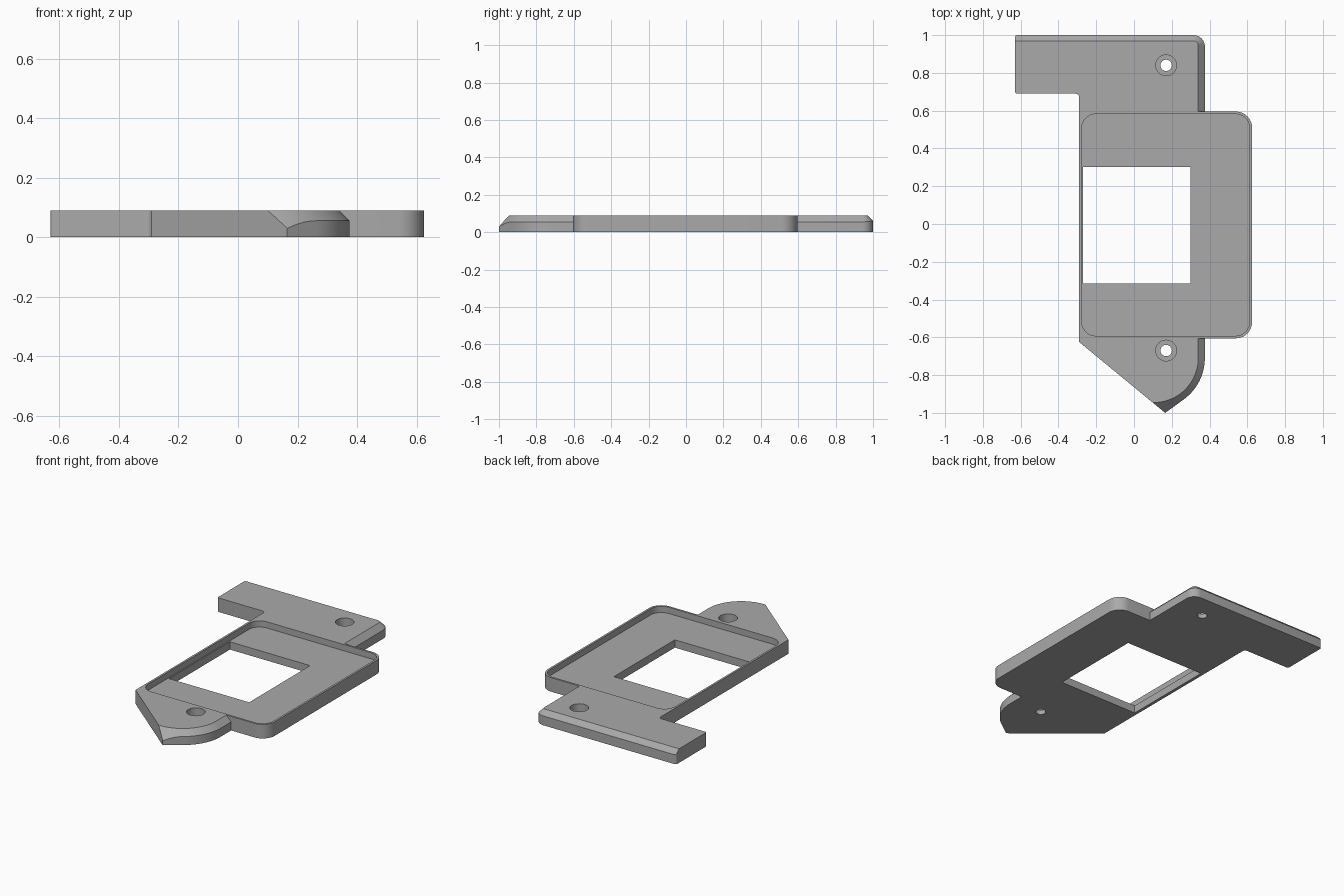
import bpy, bmesh
from math import cos, sin, radians

cube = bpy.data.objects.get("Cube")
if cube:
    bpy.data.objects.remove(cube, do_unlink=True)

HEIGHT = 0.09
FLOOR = 0.05

grey = bpy.data.materials.new("Plain grey")
grey.use_nodes = True
COLOUR = (0.4, 0.4, 0.4, 1)
grey.diffuse_color = COLOUR
grey.node_tree.nodes["Principled BSDF"].inputs["Base Color"].default_value = COLOUR


def arc(cx, cy, r, start, end, steps=12):
    angles = [radians(start + (end - start) * i / steps) for i in range(steps + 1)]
    return [(cx + r * cos(a), cy + r * sin(a)) for a in angles]


def rounded_rect(x0, x1, y0, y1, r, left_round=True):
    right = arc(x1 - r, y0 + r, r, -90, 0) + arc(x1 - r, y1 - r, r, 0, 90)
    if not left_round:
        return right + [(x0, y1), (x0, y0)]
    return right + arc(x0 + r, y1 - r, r, 90, 180) + arc(x0 + r, y0 + r, r, 180, 270)


def loft(name, bottom, top, z0, z1):
    """Closed solid between two outlines with matching points."""
    bm = bmesh.new()
    low = [bm.verts.new((x, y, z0)) for x, y in bottom]
    high = [bm.verts.new((x, y, z1)) for x, y in top]
    bm.faces.new(low[::-1])
    bm.faces.new(high)
    n = len(low)
    for i in range(n):
        j = (i + 1) % n
        bm.faces.new((low[i], low[j], high[j], high[i]))
    bmesh.ops.recalc_face_normals(bm, faces=bm.faces)
    mesh = bpy.data.meshes.new(name)
    bm.to_mesh(mesh)
    bm.free()
    mesh.materials.append(grey)
    obj = bpy.data.objects.new(name, mesh)
    bpy.context.collection.objects.link(obj)
    return obj


def prism(name, outline, z0, z1):
    return loft(name, outline, outline, z0, z1)


def combine(target, tool, operation):
    bpy.context.view_layer.objects.active = target
    mod = target.modifiers.new(operation, "BOOLEAN")
    mod.operation = operation
    mod.solver = "EXACT"
    mod.object = tool
    bpy.ops.object.modifier_apply(modifier=mod.name)
    bpy.data.objects.remove(tool, do_unlink=True)


# Mounting arms: L-shaped back arm and pointed front tab in one outline
outline = [(0.165, -1.0)]
outline += arc(0.105, -0.71, 0.27, -54, 0, 20)
outline += arc(0.315, 0.94, 0.06, 0, 90)
outline += arc(-0.618, 0.988, 0.012, 90, 180, 4)
outline += arc(-0.618, 0.702, 0.012, 180, 270, 4)
outline += arc(-0.31, 0.67, 0.02, 90, 0, 6)
outline += [(-0.29, -0.625)]
plate = prism("mounting_plate", outline, 0, HEIGHT)


# Sloping envelope that chamfers the back, right and front tab edges
def envelope(d):
    points = arc(0.105, -0.71, 0.235 + d, -90, 0, 32)
    points += arc(0.315, 0.945, 0.025 + d, 0, 90)
    return points + [(-1, 0.97 + d), (-1, -0.945 - d)]


chamfer = loft("chamfer_envelope", envelope(HEIGHT + 0.01), envelope(-0.01),
               -0.01, HEIGHT + 0.01)
combine(plate, chamfer, "INTERSECT")

# Central frame, its shallow tray and the window
frame = prism("frame", rounded_rect(-0.29, 0.625, -0.605, 0.595, 0.085, False), 0, HEIGHT)
combine(plate, frame, "UNION")
tray = prism("tray_cutter", rounded_rect(-0.277, 0.612, -0.592, 0.582, 0.075), FLOOR, 0.2)
combine(plate, tray, "DIFFERENCE")
window = prism("window_cutter", [(-0.27, -0.315), (0.3, -0.315), (0.3, 0.303), (-0.27, 0.303)],
               -0.1, 0.2)
combine(plate, window, "DIFFERENCE")

# Counterbored screw holes
for y in (0.84, -0.67):
    for radius, z in ((0.055, 0.03), (0.03, -0.1)):
        hole = prism("hole_cutter", arc(0.17, y, radius, 0, 348.75, 31), z, 0.2)
        combine(plate, hole, "DIFFERENCE")

bpy.ops.object.select_all(action="DESELECT")
plate.select_set(True)
bpy.context.view_layer.objects.active = plate
bpy.ops.object.shade_smooth_by_angle(angle=radians(25))
